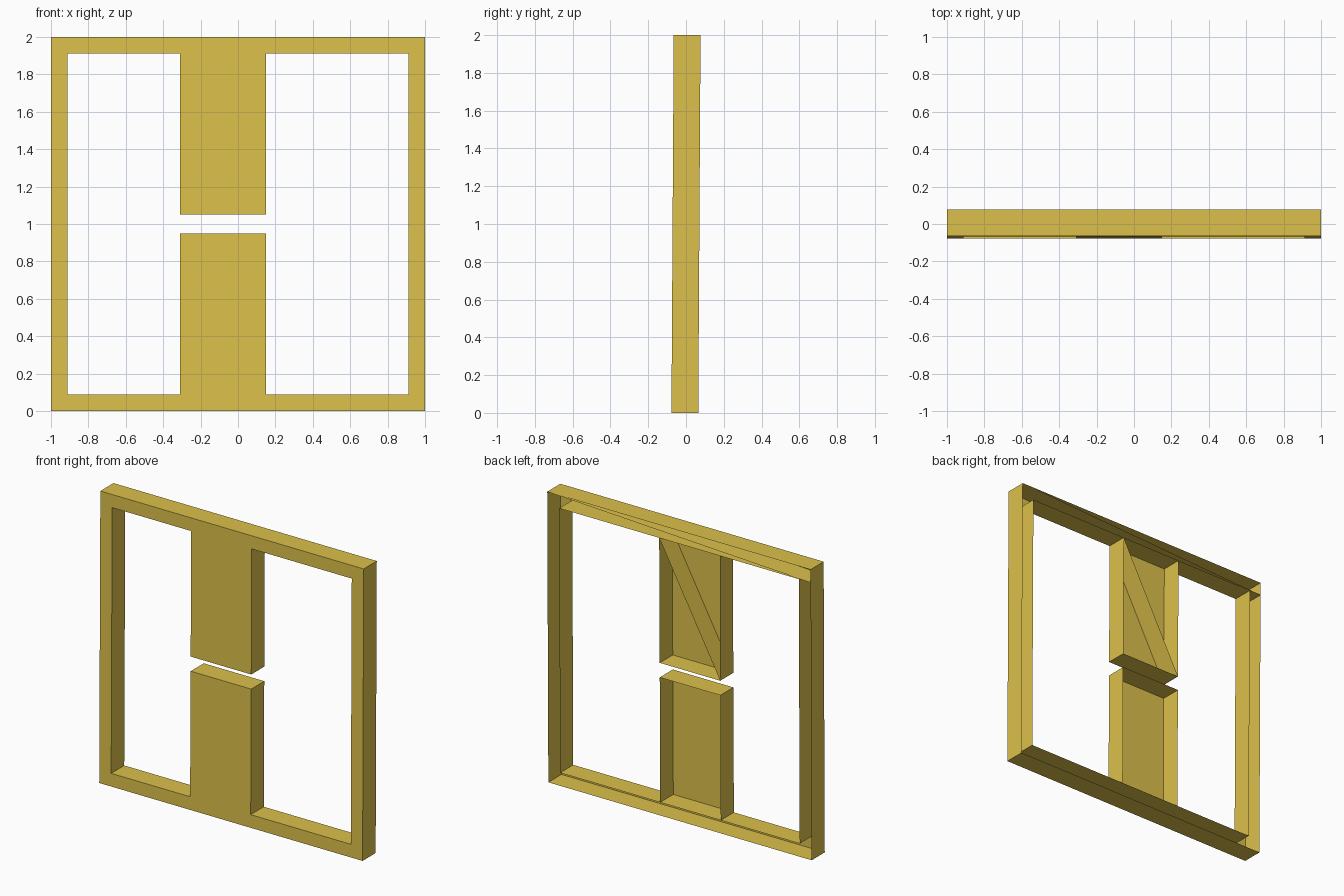
import bpy

if "Cube" in bpy.data.objects:
    bpy.data.objects.remove(bpy.data.objects["Cube"])

HALF = 0.071      # half depth of every part
LEAN = 0.006      # slight backward lean over the height
T = 0.09          # frame bar width

mat = bpy.data.materials.new("yellow_paint")
mat.diffuse_color = (0.72, 0.53, 0.07, 1)
mat.use_nodes = True
mat.node_tree.nodes["Principled BSDF"].inputs["Base Color"].default_value = mat.diffuse_color


def point(x, z, side):
    return (x, side * HALF + LEAN * (z - 1), z)


def build(name, faces):
    verts = [p for f in faces for p in f]
    idx, n = [], 0
    for f in faces:
        idx.append(list(range(n, n + len(f))))
        n += len(f)
    me = bpy.data.meshes.new(name)
    me.from_pydata(verts, [], idx)
    me.materials.append(mat)
    ob = bpy.data.objects.new(name, me)
    bpy.context.collection.objects.link(ob)


def front(*pts):
    return [point(x, z, -1) for x, z in pts]


def wall(a, b):
    # strip running from the front plane to the open back
    return [point(*a, -1), point(*a, 1), point(*b, 1), point(*b, -1)]


def loop_walls(pts):
    return [wall(pts[i - 1], pts[i]) for i in range(len(pts))]


# Hollow square frame, open at the back
outer = [(-1, 0), (1, 0), (1, 2), (-1, 2)]
inner = [(-1 + T, T), (1 - T, T), (1 - T, 2 - T), (-1 + T, 2 - T)]
faces = [front(outer[i - 1], outer[i], inner[i], inner[i - 1]) for i in range(4)]
faces += loop_walls(outer[::-1]) + loop_walls(inner)
# diagonal web inside the top rail
faces.append(wall((1, 2), (-1, 2 - T)))
build("frame", faces)

# Hollow centre panels
L, R = -0.31, 0.15
low = [(L, T), (L, 0.95), (R, 0.95), (R, T)]
build("lower_panel", [front(*low[::-1])] + [wall(low[i], low[i + 1]) for i in range(3)])

up = [(R, 2 - T), (R, 1.05), (L, 1.05), (L, 2 - T)]
build("upper_panel", [front(up[0], up[3], up[2]), front(up[0], up[2], up[1])]
      + [wall(up[i], up[i + 1]) for i in range(3)]
      + [wall(up[0], up[2])])   # diagonal web
